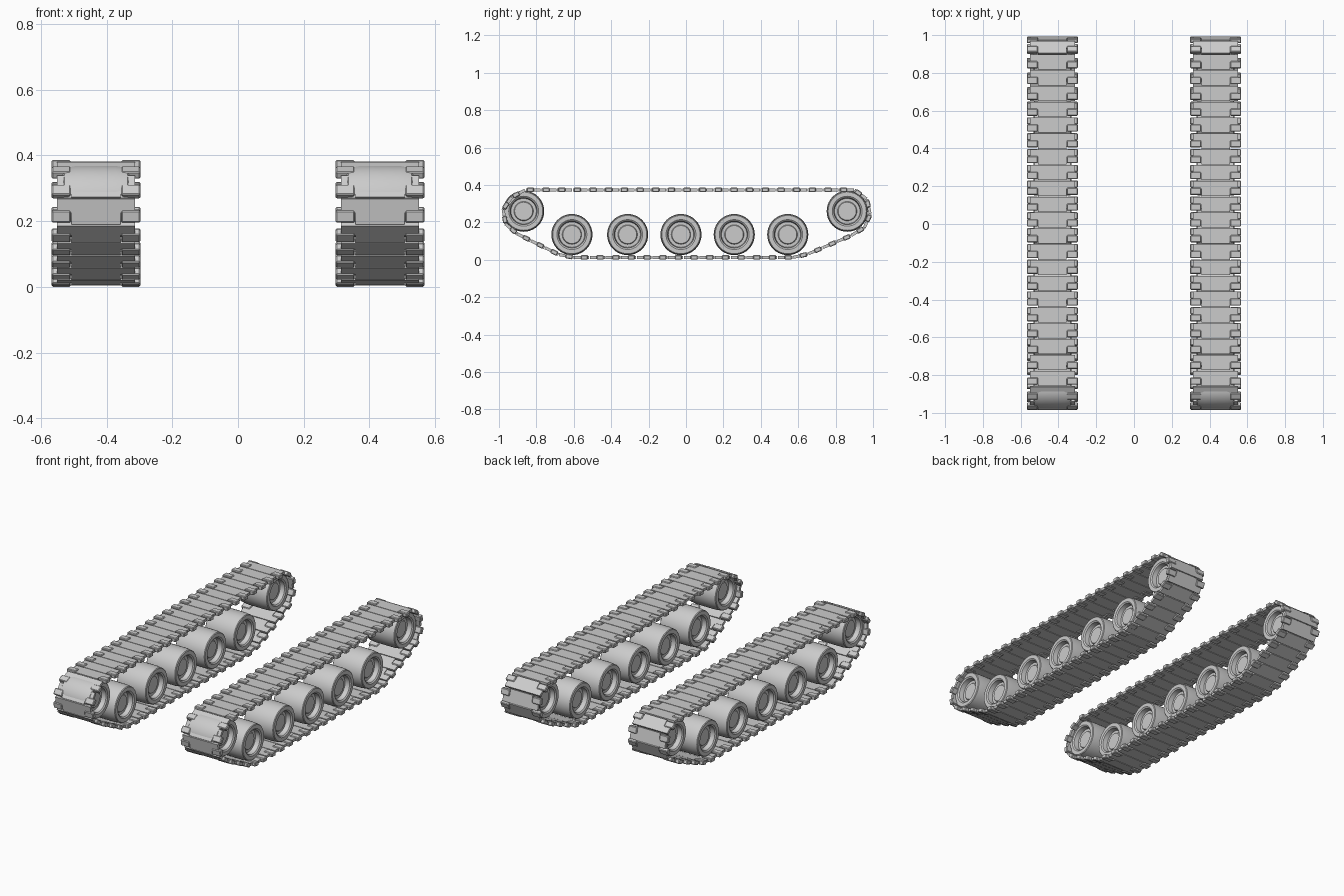
import bpy, bmesh, math
from mathutils import Vector, Matrix

if "Cube" in bpy.data.objects:
    bpy.data.objects.remove(bpy.data.objects["Cube"])

TRACK_X = 0.432
# Centre line of the track belt in (y, z), running forward along the top
PATH = [(0.90, 0.374), (-0.865, 0.374), (-0.955, 0.322), (-0.986, 0.25),
        (-0.955, 0.165), (-0.65, 0.013), (0.61, 0.013), (0.93, 0.15),
        (0.983, 0.20), (0.986, 0.26), (0.965, 0.33)]


def add_box(bm, x0, x1, y0, y1, z0, z1, bevel=0.0):
    m = Matrix.Translation(((x0 + x1) / 2, (y0 + y1) / 2, (z0 + z1) / 2)) \
        @ Matrix.Diagonal((x1 - x0, y1 - y0, z1 - z0, 1))
    verts = bmesh.ops.create_cube(bm, size=1, matrix=m)["verts"]
    if bevel:
        edges = list({e for v in verts for e in v.link_edges})
        bmesh.ops.bevel(bm, geom=edges, offset=bevel, segments=1, affect='EDGES')


def link_mesh(pitch):
    bm = bmesh.new()
    p = pitch / 2
    # Plate with a narrower tongue, local +y is the running direction
    w, t, h = 0.119, 0.075, 0.008
    front = p - 0.002
    rear = -p + 0.002
    step = 0.004
    outline = [(-w, rear), (w, rear), (w, step), (t, step),
               (t, front), (-t, front), (-t, step), (-w, step)]
    face = bm.faces.new([bm.verts.new((x, y, -h)) for x, y in outline])
    ext = bmesh.ops.extrude_face_region(bm, geom=[face])["geom"]
    bmesh.ops.translate(bm, vec=(0, 0, 2 * h),
                        verts=[g for g in ext if isinstance(g, bmesh.types.BMVert)])
    # Connector blocks on both sides
    for s in (-1, 1):
        a, b = sorted((s * 0.077, s * 0.135))
        add_box(bm, a, b, -0.004, 0.034, -0.0125, 0.0125, 0.004)
    bmesh.ops.recalc_face_normals(bm, faces=bm.faces)
    me = bpy.data.meshes.new("track_link")
    bm.to_mesh(me)
    bm.free()
    return me


def wheel_mesh():
    # Lathe a dished wheel about the x axis
    half = [(0.060, 0.110), (0.096, 0.106), (0.100, 0.102), (0.100, 0.080),
            (0.094, 0.072), (0.066, 0.068), (0.066, 0.052), (0.072, 0.048),
            (0.072, 0.0)]
    profile = [(-x, r) for x, r in reversed(half)] + half
    bm = bmesh.new()
    vs = [bm.verts.new((x, 0, r)) for x, r in profile]
    es = [bm.edges.new(e) for e in zip(vs, vs[1:])]
    bmesh.ops.spin(bm, geom=vs + es, cent=(0, 0, 0), axis=(1, 0, 0),
                   angle=math.tau, steps=40, use_duplicate=False)
    bmesh.ops.remove_doubles(bm, verts=bm.verts, dist=1e-5)
    bmesh.ops.recalc_face_normals(bm, faces=bm.faces)
    me = bpy.data.meshes.new("wheel")
    bm.to_mesh(me)
    bm.free()
    for f in me.polygons:
        f.use_smooth = True
    me.set_sharp_from_angle(angle=math.radians(30))
    return me


def place(name, me, matrix):
    ob = bpy.data.objects.new(name, me)
    ob.matrix_world = matrix
    bpy.context.collection.objects.link(ob)


# Evenly spaced joints along the closed belt path
pts = [Vector(p) for p in PATH]
segs = list(zip(pts, pts[1:] + pts[:1]))
total = sum((b - a).length for a, b in segs)
count = round(total / 0.0835)
pitch = total / count


def at(d):
    d %= total
    for a, b in segs:
        n = (b - a).length
        if d <= n:
            return a + (b - a) * (d / n)
        d -= n
    return pts[0]


link = link_mesh(pitch)
wheel = wheel_mesh()
road_y = (-0.61, -0.312, -0.027, 0.258, 0.544)

for side, sx in (("left", -TRACK_X), ("right", TRACK_X)):
    # Track links
    for i in range(count):
        a, b = at(i * pitch), at((i + 1) * pitch)
        mid, d = (a + b) / 2, (b - a).normalized()
        fwd = Vector((0, d.x, d.y))
        up = Vector((1, 0, 0)).cross(fwd)
        rot = Matrix((Vector((1, 0, 0)), fwd, up)).transposed().to_4x4()
        place(f"track_link_{side}_{i}", link,
              Matrix.Translation((sx, mid.x, mid.y)) @ rot)
    # Road wheels along the ground run
    for i, y in enumerate(road_y):
        place(f"road_wheel_{side}_{i}", wheel, Matrix.Translation((sx, y, 0.135)))
    # Raised end wheels
    for name, y in (("front_wheel", -0.868), ("rear_wheel", 0.862)):
        place(f"{name}_{side}", wheel, Matrix.Translation((sx, y, 0.26)))
